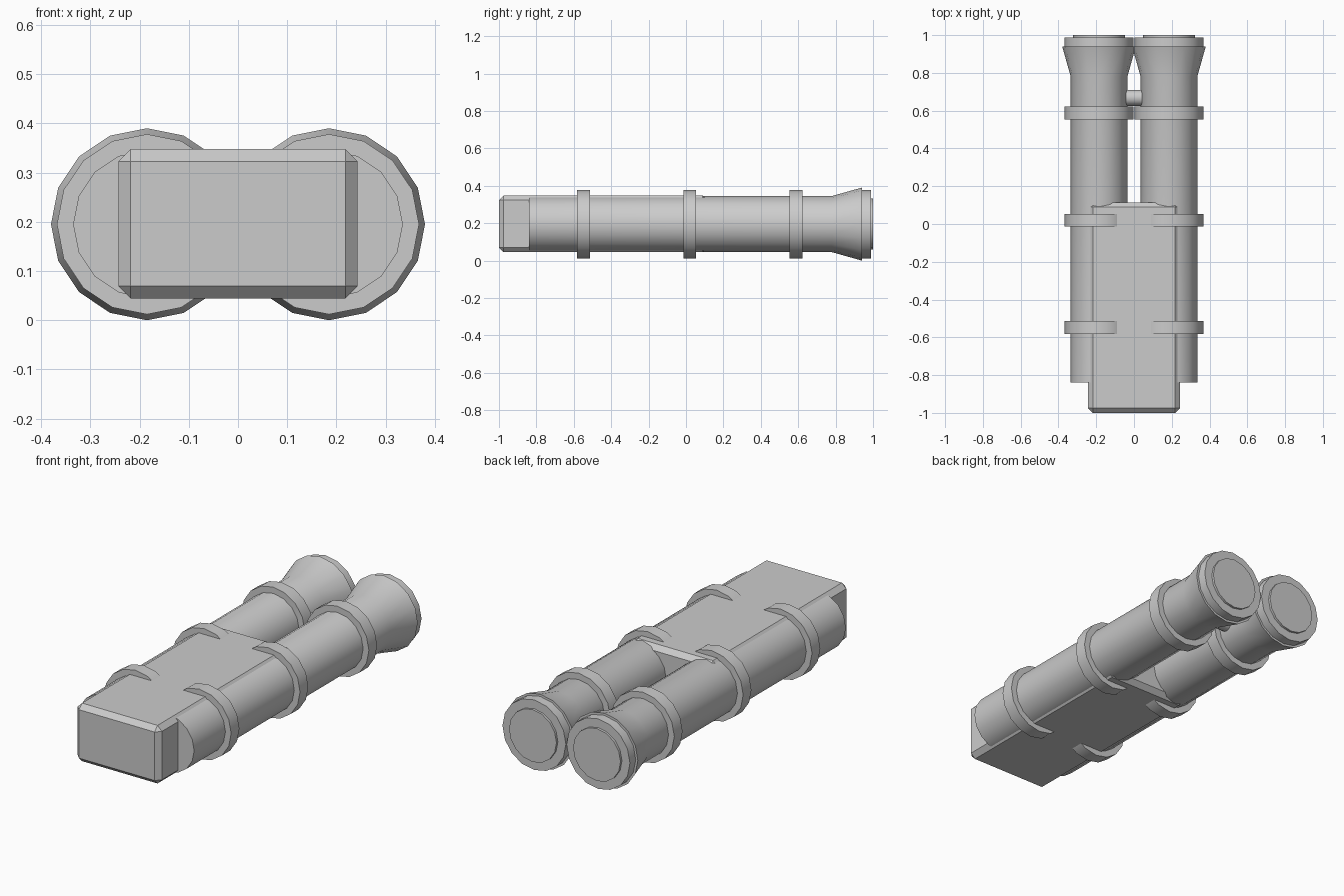
import bpy, bmesh, math
from mathutils import Matrix

if "Cube" in bpy.data.objects:
    bpy.data.objects.remove(bpy.data.objects["Cube"])

X, Z, SIDES = 0.185, 0.195, 16


def finish(name, bm, mirror=False, smooth=True):
    bmesh.ops.recalc_face_normals(bm, faces=bm.faces)
    mesh = bpy.data.meshes.new(name)
    bm.to_mesh(mesh)
    bm.free()
    ob = bpy.data.objects.new(name, mesh)
    bpy.context.collection.objects.link(ob)
    if mirror:
        ob.modifiers.new("Mirror", 'MIRROR')
    if smooth:
        bpy.ops.object.select_all(action='DESELECT')
        bpy.context.view_layer.objects.active = ob
        ob.select_set(True)
        bpy.ops.object.shade_smooth_by_angle(angle=math.radians(30))
    return ob


def lathe(name, profile, closed=False):
    """Turn (y, radius) points around the barrel axis, then mirror across x."""
    bm = bmesh.new()
    rings = []
    for y, r in profile:
        angles = [2 * math.pi * i / SIDES for i in range(SIDES)]
        rings.append([bm.verts.new((X + r * math.cos(a), y, Z + r * math.sin(a))) for a in angles])
    pairs = list(zip(rings, rings[1:]))
    if closed:
        pairs.append((rings[-1], rings[0]))
    else:
        bm.faces.new(rings[0])
        bm.faces.new(rings[-1])
    for a, b in pairs:
        for i in range(SIDES):
            j = (i + 1) % SIDES
            bm.faces.new((a[i], a[j], b[j], b[i]))
    return finish(name, bm, mirror=True)


# Twin barrels with flared muzzle, rim and end cap
lathe("barrel", [(-0.84, 0.15), (0.78, 0.15), (0.94, 0.195), (0.94, 0.183),
                 (0.988, 0.183), (0.988, 0.137), (1.0, 0.137)])

# Reinforcing bands around the barrels
for n, y in enumerate((-0.548, 0.02, 0.588)):
    lathe(f"band_{n + 1}", [(y - 0.034, 0.145), (y - 0.034, 0.183),
                            (y + 0.034, 0.183), (y + 0.034, 0.145)], closed=True)

# Chamfered housing between the barrels
bm = bmesh.new()
bmesh.ops.create_cube(bm, size=1, matrix=Matrix.Translation((0, -0.443, 0.196))
                      @ Matrix.Diagonal((0.486, 1.114, 0.303, 1)))
bmesh.ops.bevel(bm, geom=bm.edges[:], offset=0.025, segments=1, affect='EDGES')
finish("housing", bm, smooth=False)

# Short cross pin joining the barrels
bm = bmesh.new()
bmesh.ops.create_cone(bm, cap_ends=True, segments=SIDES, radius1=0.042, radius2=0.042, depth=0.2,
                      matrix=Matrix.Translation((0, 0.668, Z)) @ Matrix.Rotation(math.pi / 2, 4, 'Y'))
finish("cross_pin", bm)
